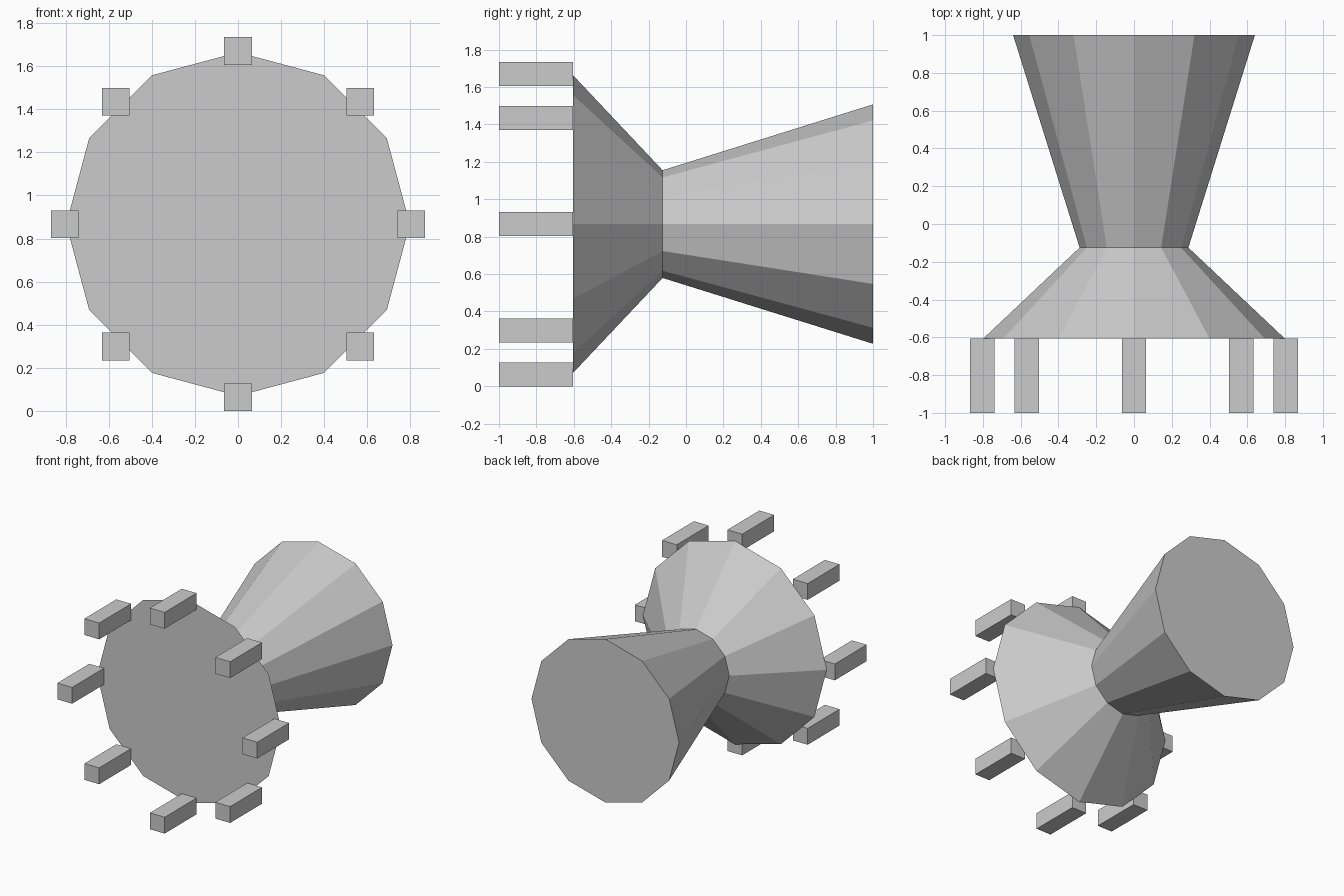
import bpy
import bmesh
from math import radians, sin, cos, tau
from mathutils import Matrix, Vector

if "Cube" in bpy.data.objects:
    bpy.data.objects.remove(bpy.data.objects["Cube"])

CENTRE_Z = 0.867
RING_R = 0.803
PRONG = 0.128
PLATE_Y, NECK_Y, END_Y = -0.605, -0.125, 1.0


def make_object(name, bm):
    bmesh.ops.recalc_face_normals(bm, faces=bm.faces)
    mesh = bpy.data.meshes.new(name)
    bm.to_mesh(mesh)
    bm.free()
    obj = bpy.data.objects.new(name, mesh)
    bpy.context.collection.objects.link(obj)
    return obj


def frustum(name, y0, y1, r0, r1):
    """Closed 12-sided frustum running along +y."""
    bm = bmesh.new()
    place = Matrix.Translation((0, (y0 + y1) / 2, CENTRE_Z)) @ Matrix.Rotation(radians(-90), 4, 'X')
    bmesh.ops.create_cone(bm, cap_ends=True, segments=12, radius1=r0,
                          radius2=r1, depth=y1 - y0, matrix=place)
    return make_object(name, bm)


# Flared front body and rear nozzle meeting at the narrow neck
frustum("front_flare", PLATE_Y, NECK_Y, 0.797, 0.288)
frustum("rear_nozzle", NECK_Y, END_Y, 0.288, 0.64)

# Eight upright square prongs around the front rim
for i in range(8):
    a = tau * i / 8
    bm = bmesh.new()
    centre = Vector((RING_R * sin(a), (PLATE_Y - 1) / 2, CENTRE_Z + RING_R * cos(a)))
    size = Matrix.Diagonal((PRONG, PLATE_Y + 1, PRONG, 1))
    bmesh.ops.create_cube(bm, size=1, matrix=Matrix.Translation(centre) @ size)
    make_object(f"prong_{i + 1}", bm)
